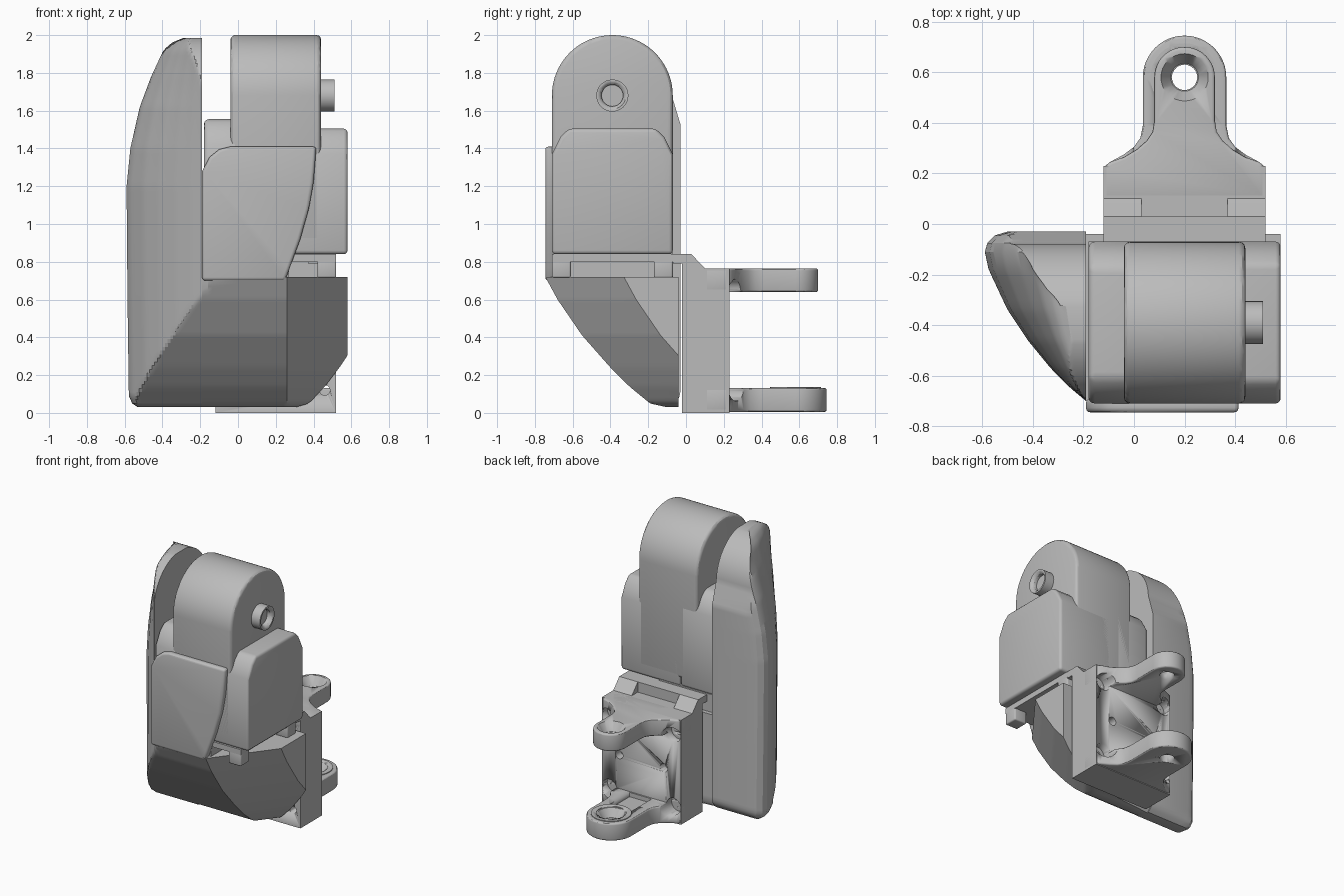
import bpy, bmesh
from math import pi, sin, cos, sqrt, radians
from mathutils import Matrix

if "Cube" in bpy.data.objects:
    bpy.data.objects.remove(bpy.data.objects["Cube"])

GREY = (0.5, 0.5, 0.5, 1)
mat = bpy.data.materials.new("plain grey")
mat.use_nodes = True
mat.diffuse_color = GREY
mat.node_tree.nodes["Principled BSDF"].inputs["Base Color"].default_value = GREY


def finish(name, bm, bevel=0, smooth=30):
    bmesh.ops.recalc_face_normals(bm, faces=bm.faces)
    mesh = bpy.data.meshes.new(name)
    bm.to_mesh(mesh)
    bm.free()
    mesh.materials.append(mat)
    ob = bpy.data.objects.new(name, mesh)
    bpy.context.collection.objects.link(ob)
    bpy.ops.object.select_all(action='DESELECT')
    ob.select_set(True)
    bpy.context.view_layer.objects.active = ob
    if bevel:
        m = ob.modifiers.new("round", 'BEVEL')
        m.width, m.segments, m.limit_method = bevel, 3, 'ANGLE'
        m.angle_limit = radians(40)
        bpy.ops.object.modifier_apply(modifier=m.name)
    bpy.ops.object.shade_smooth_by_angle(angle=radians(smooth))
    return ob


def prism(name, pts, axis, lo, hi, bevel=0):
    """Extrude a closed outline along x, y or z."""
    place = {'x': lambda a, b, t: (t, a, b), 'y': lambda a, b, t: (a, t, b),
             'z': lambda a, b, t: (a, b, t)}[axis]
    bm = bmesh.new()
    ends = [[bm.verts.new(place(a, b, t)) for a, b in pts] for t in (lo, hi)]
    bm.faces.new(ends[0])
    bm.faces.new(ends[1])
    n = len(pts)
    for i in range(n):
        j = (i + 1) % n
        bm.faces.new((ends[0][i], ends[0][j], ends[1][j], ends[1][i]))
    return finish(name, bm, bevel)


def box(name, x0, x1, y0, y1, z0, z1, bevel=0):
    return prism(name, [(x0, y0), (x1, y0), (x1, y1), (x0, y1)], 'z', z0, z1, bevel)


def arc(cx, cy, r, a0, a1, n=24):
    return [(cx + r * cos(radians(a0 + (a1 - a0) * i / n)),
             cy + r * sin(radians(a0 + (a1 - a0) * i / n))) for i in range(n + 1)]


def rod(name, axis, center, r1, r2, depth):
    turn = {'x': Matrix.Rotation(pi / 2, 4, 'Y'), 'y': Matrix.Rotation(-pi / 2, 4, 'X'),
            'z': Matrix()}[axis]
    bm = bmesh.new()
    bmesh.ops.create_cone(bm, cap_ends=True, segments=32, radius1=r1, radius2=r2,
                          depth=depth, matrix=Matrix.Translation(center) @ turn)
    return finish(name, bm)


def cut(ob, *cutters):
    bpy.context.view_layer.objects.active = ob
    for c in cutters:
        m = ob.modifiers.new("cut", 'BOOLEAN')
        m.operation, m.object, m.solver = 'DIFFERENCE', c, 'EXACT'
        bpy.ops.object.modifier_apply(modifier=m.name)
        bpy.data.objects.remove(c)
    return ob


def lerp(table, t):
    """Read a piecewise linear table of (key, value)."""
    if t <= table[0][0]:
        return table[0][1]
    for (a, u), (b, v) in zip(table, table[1:]):
        if t <= b:
            return u + (v - u) * (t - a) / (b - a)
    return table[-1][1]


def loft(name, levels, section):
    """Skin matching closed sections stacked along z, with capped ends."""
    bm = bmesh.new()
    rings = [[bm.verts.new((x, y, z)) for x, y in section(z)] for z in levels]
    for low, high in zip(rings, rings[1:]):
        for i in range(len(low)):
            j = (i + 1) % len(low)
            bm.faces.new((low[i], low[j], high[j], high[i]))
    bm.faces.new(rings[0])
    bm.faces.new(rings[-1])
    bmesh.ops.remove_doubles(bm, verts=bm.verts, dist=0.0005)
    return finish(name, bm, smooth=25)


# Shell curves: belly in y by z, side fin outline in x by z, plan of the fin
BELLY = [(.03, -.1), (.05, -.19), (.14, -.3), (.24, -.4), (.41, -.55), (.6, -.68), (.72, -.745)]
OUTER = [(.03, .53), (.05, .56), (.09, .578), (.6, .585), (1.2, .59), (1.4, .57), (1.62, .52),
         (1.78, .46), (1.92, .395), (1.96, .35), (1.985, .29)]
BACK = [(.03, -.08), (.06, -.045), (.1, -.03), (1.53, -.03), (1.68, -.075)]
PLAN = [(-.59, -.11), (-.575, -.18), (-.5, -.34), (-.42, -.46), (-.33, -.57), (-.25, -.65),
        (-.19, -.7), (-.135, -.745)]
HUB_Y, HUB_Z = -.39, 1.68


def fin_section(z):
    front, back = lerp(BELLY, z), lerp(BACK, z)
    if z > HUB_Z:
        half = sqrt(max(.312 ** 2 - (z - HUB_Z) ** 2, .0004))
        front, back = HUB_Y - half, min(back, HUB_Y + half)
    scale = (lerp(OUTER, z) - .19) / .4
    pts = [(-.19, -.03), (-.5, -.03), (-.55, -.045), (-.58, -.075)]
    for i in range(29):
        x = -.59 + .4 * i / 28
        pts.append((x, lerp(PLAN, x)))
    return [(-.19 + (x + .19) * scale, min(max(y, front), back)) for x, y in pts]


def belly_section(z):
    front = lerp(BELLY, z)
    right = min(.58, .26 + (-.04 - front) / 1.3)
    xs = [-.19, -.16, -.135, 0, .24, .26, .28] + [.28 + (right - .28) * k / 4 for k in (1, 2, 3, 4)]
    pts = [(x, min(-.041, max(lerp(PLAN, x), front) + 1.3 * max(0, x - .26))) for x in xs]
    back = lerp(BACK, z) - .01
    return pts + [(right, max(back, pts[-1][1] + .001)), (-.19, back)]


levels = [.03 + .02 * i for i in range(97)] + [1.962, 1.972, 1.98, 1.985]
loft("side_fin", levels, fin_section)
loft("lower_shell", [.03 + .69 * i / 40 for i in range(41)], belly_section)
prism("front_panel", [(-.19, .7), (.25, .7), (.275, .77), (.33, .92), (.375, 1.08), (.4, 1.22),
                      (.415, 1.41), (-.04, 1.41), (-.1, 1.395), (-.15, 1.355), (-.19, 1.28)],
      'y', -.745, -.69, .018)

# Actuator housing
prism("motor_head", [(-.71, .9)] + arc(HUB_Y, HUB_Z, .32, 180, 0, 40) + [(-.07, .9)],
      'x', -.04, .44, .025)
prism("right_housing", [(-.71, .84), (-.07, .84), (-.07, 1.37), (-.115, 1.46), (-.16, 1.505),
                        (-.62, 1.505), (-.665, 1.46), (-.71, 1.37)], 'x', .1, .58, .02)
prism("left_housing", [(-.71, .84), (-.07, .84), (-.07, 1.42), (-.12, 1.51), (-.17, 1.555),
                       (-.61, 1.555), (-.66, 1.51), (-.71, 1.42)], 'x', -.18, .1, .025)
cut(rod("output_shaft", 'x', (.46, HUB_Y, HUB_Z), .085, .085, .1),
    rod("bore", 'x', (.5, HUB_Y, HUB_Z), .057, .057, .06),
    rod("bore_lip", 'x', (.5, HUB_Y, HUB_Z), .05, .076, .03))

# Mounting plate under the housing
box("mounting_plate", -.12, .52, -.71, .03, .8, .84)
box("housing_core", -.18, .27, -.7, -.07, .7, .85)
for y in (-.71, -.17):
    box("plate_peg", .42, .52, y, y + .1, .715, .81, .01)
for x in (-.12, .37):
    prism("hinge_tab", [(-.02, .7), (.1, .7), (.1, .765), (.08, .785), (.03, .84), (-.07, .84),
                        (-.07, .79), (-.02, .79)], 'x', x, x + .15)
box("hinge_bar", .03, .37, -.02, .03, .7, .81)

# Rear bracket
CX, LUG_Y = .2, .58


def arm(name, half, radius, z0, z1):
    right = [(CX + w, y) for w, y in half]
    left = [(CX - w, y) for w, y in reversed(half)]
    return prism(name, right + arc(CX, LUG_Y, radius, 0, 180) + left, 'z', z0, z1, .012)


def corner_cutters():
    return [rod("pocket", 'y', (x, .24, z), .058, .058, .14)
            for x in (-.06, .46) for z in (.12, .65)]


upper = arm("upper_arm", [(.32, .1), (.32, .225), (.295, .245), (.24, .265), (.19, .295),
                          (.15, .33), (.127, .365), (.12, .41)], .12, .64, .765)
cut(upper, rod("hole", 'z', (CX, LUG_Y, .7), .05, .05, .3),
    rod("sink", 'z', (CX, LUG_Y, .74), .055, .1, .07), *corner_cutters())

lower = arm("lower_arm", [(.32, .1), (.32, .225), (.295, .245), (.24, .275), (.2, .305),
                          (.175, .34), (.165, .39)], .165, .005, .132)
cut(lower, box("groove", .11, .29, .24, .47, .1, .2),
    rod("hole", 'z', (CX, LUG_Y, .07), .05, .05, .3),
    rod("sink", 'z', (CX, LUG_Y, .11), .055, .1, .07), *corner_cutters())
cut(rod("lug_collar", 'z', (CX, LUG_Y, .125), .135, .135, .025),
    rod("collar_hole", 'z', (CX, LUG_Y, .125), .1, .1, .1))

plate = box("bracket_plate", -.12, .52, -.02, .23, 0, .765)
holes = [rod("screw_hole", 'y', (x, .1, z), .027, .027, .5)
         for x in (-.06, .46) for z in (.12, .65)]
holes += [rod("pin_hole", 'y', (x, .22, .38), .03, .03, .1) for x in (.02, .38)]
# the rear rises only between the arms, so trim the top edge behind the hinge
cut(plate, *corner_cutters(), *holes)
